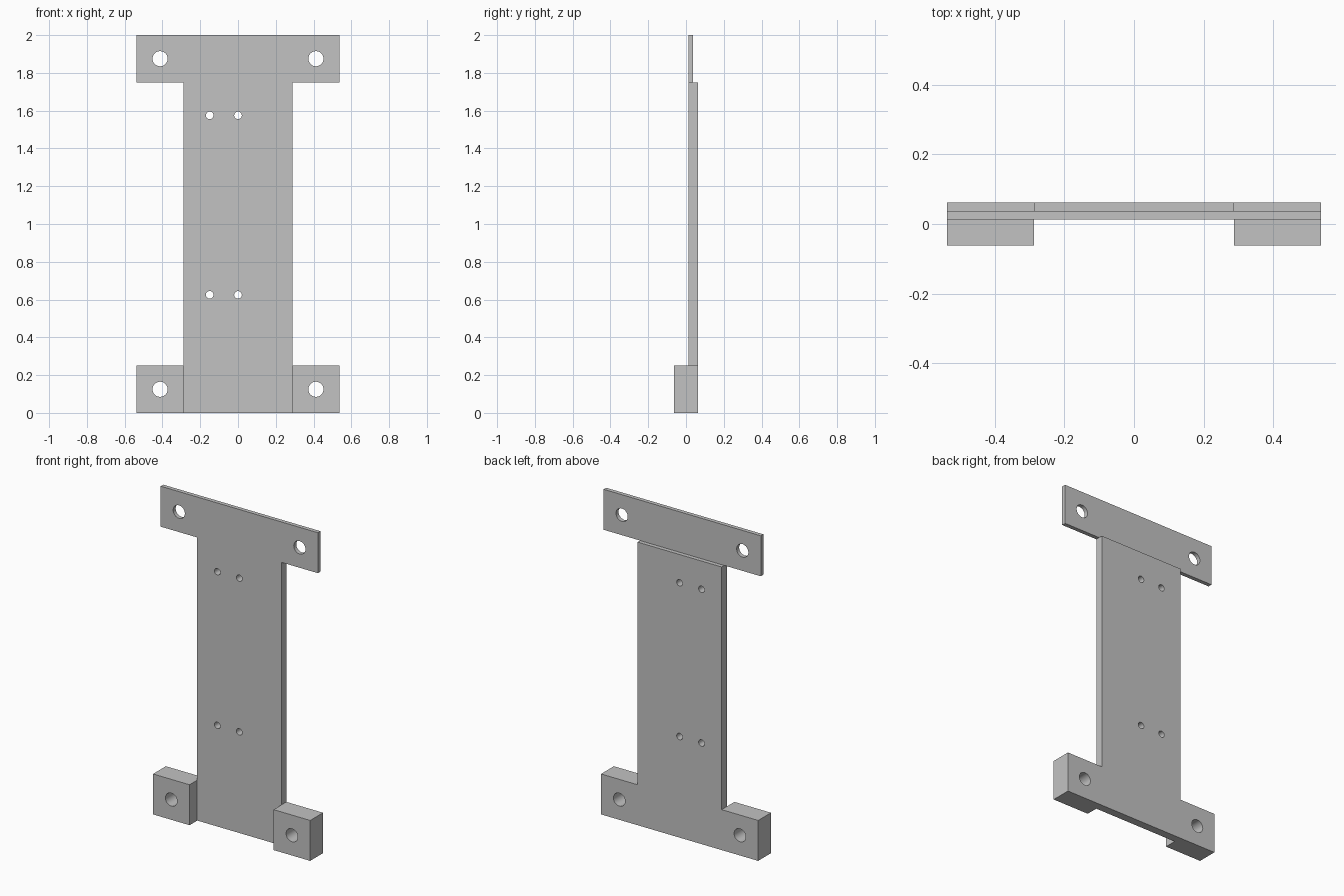
import bpy
import math

cube = bpy.data.objects.get("Cube")
if cube:
    bpy.data.objects.remove(cube, do_unlink=True)

grey = bpy.data.materials.new("light_grey")
grey.use_nodes = True
colour = (0.545, 0.545, 0.545, 1)
grey.diffuse_color = colour
grey.node_tree.nodes["Principled BSDF"].inputs["Base Color"].default_value = colour

HALF_W, COLUMN = 0.5375, 0.2875            # half widths of feet and column
FRONT, FACE, MID, BACK = -0.0625, 0.0125, 0.0375, 0.0625
TAB, TOP = 0.25, 2.0                       # tab height and overall height


def box(name, x, y, z):
    """Box from (low, high) ranges on each axis."""
    bpy.ops.mesh.primitive_cube_add(size=1, location=[sum(r) / 2 for r in (x, y, z)])
    ob = bpy.context.object
    ob.name = name
    ob.scale = [r[1] - r[0] for r in (x, y, z)]
    bpy.ops.object.transform_apply(location=True, rotation=False, scale=True)
    ob.data.materials.append(grey)
    return ob


def combine(target, tool, operation):
    """Apply a boolean and discard the tool object."""
    mod = target.modifiers.new(operation, 'BOOLEAN')
    mod.operation, mod.solver, mod.object = operation, 'EXACT', tool
    bpy.context.view_layer.objects.active = target
    bpy.ops.object.modifier_apply(modifier=mod.name)
    bpy.data.objects.remove(tool, do_unlink=True)


def drill(target, x, z, radius):
    """Round hole through the depth of the part."""
    bpy.ops.mesh.primitive_cylinder_add(vertices=48, radius=radius, depth=1,
                                        location=(x, 0, z), rotation=(math.pi / 2, 0, 0))
    cutter = bpy.context.object
    cutter.hide_render = True
    cutter.data.materials.append(grey)
    combine(target, cutter, 'DIFFERENCE')


# Long column, thin top crossbar and thick feet
plate = box("mounting_plate", (-COLUMN, COLUMN), (FACE, BACK), (0, TOP - TAB))
combine(plate, box("top_crossbar", (-HALF_W, HALF_W), (FACE, MID), (TOP - TAB, TOP)), 'UNION')
for side in (-1, 1):
    span = sorted((side * COLUMN, side * HALF_W))
    combine(plate, box("foot", span, (FRONT, BACK), (0, TAB)), 'UNION')

# Corner bolt holes
for x in (-0.4125, 0.4125):
    for z in (TAB / 2, TOP - TAB / 2):
        drill(plate, x, z, 0.04)

# Small screw holes in the column
for x in (-0.15, 0):
    for z in (0.625, 1.575):
        drill(plate, x, z, 0.02)

bpy.ops.object.select_all(action='DESELECT')
plate.select_set(True)
bpy.context.view_layer.objects.active = plate
bpy.ops.object.shade_smooth_by_angle(angle=math.radians(30))
